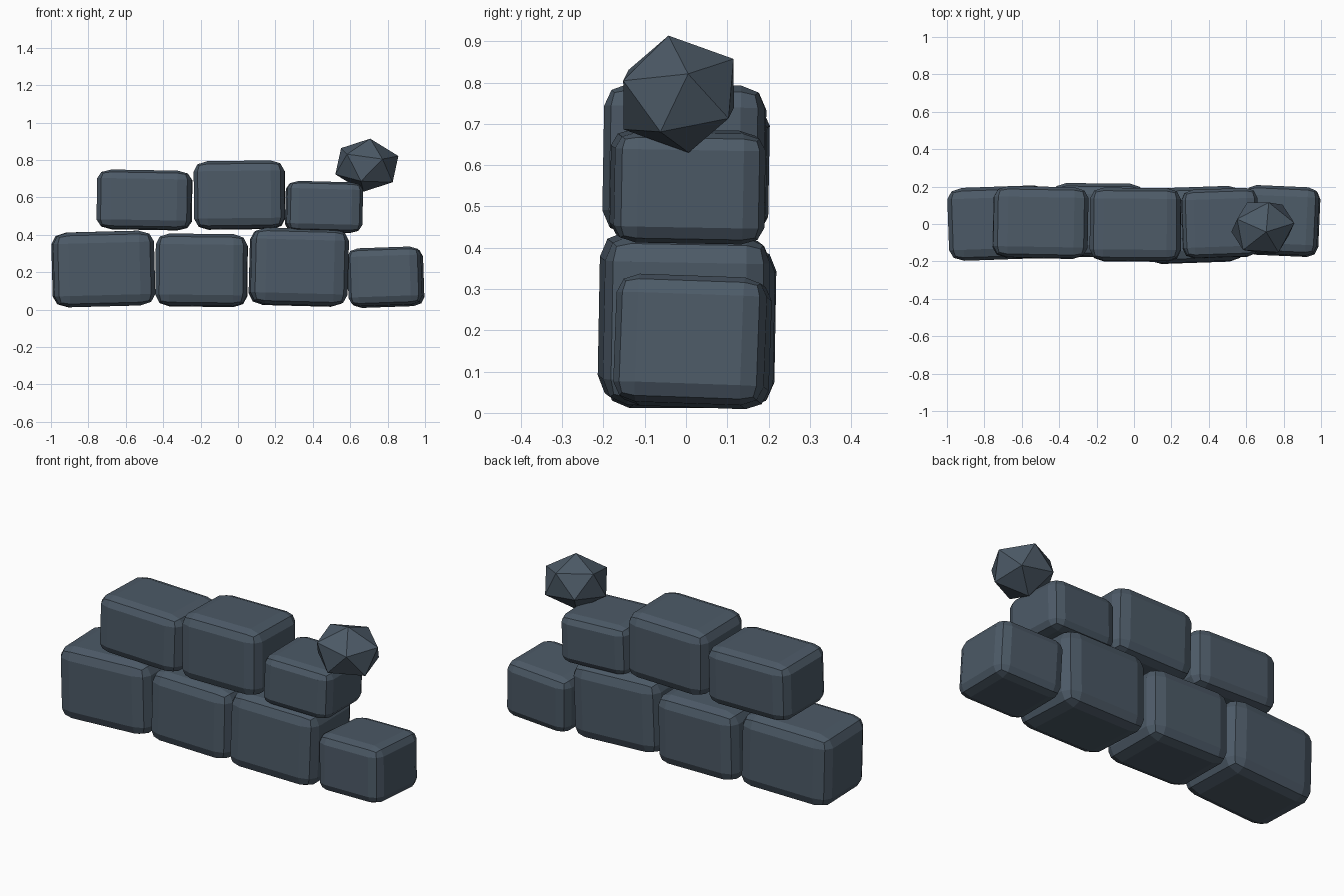
import bpy, bmesh
from math import radians
from mathutils import Matrix, Vector, Euler

if "Cube" in bpy.data.objects:
    bpy.data.objects.remove(bpy.data.objects["Cube"], do_unlink=True)

slate = bpy.data.materials.new("slate_stone")
slate.use_nodes = True
colour = (0.073, 0.102, 0.135, 1)
slate.diffuse_color = colour
bsdf = next(n for n in slate.node_tree.nodes if n.type == 'BSDF_PRINCIPLED')
bsdf.inputs["Base Color"].default_value = colour
bsdf.inputs["Roughness"].default_value = 0.9


def place(bm, name, loc, size, rot):
    """Turn a unit shape into a scaled, tilted object."""
    mesh = bpy.data.meshes.new(name)
    bm.to_mesh(mesh)
    bm.free()
    mesh.materials.append(slate)
    obj = bpy.data.objects.new(name, mesh)
    obj.location, obj.scale = loc, size
    obj.rotation_euler = [radians(a) for a in rot]
    bpy.context.collection.objects.link(obj)


def block(name, loc, size, rot):
    """Rounded stone: a bevelled unit cube, stretched to size."""
    bm = bmesh.new()
    bmesh.ops.create_cube(bm, size=1)
    bmesh.ops.bevel(bm, geom=bm.edges[:], offset=0.15, segments=2,
                    profile=0.5, affect='EDGES', clamp_overlap=True)
    place(bm, name, loc, size, rot)


# Lower course; front-view tilt is a turn about -y
block("lower_block_right_end", (-0.72, 0.005, 0.217), (0.54, 0.39, 0.4), (0, -1.5, 2))
block("lower_block_right", (-0.195, 0.02, 0.21), (0.49, 0.39, 0.385), (-1, 0.7, -0.5))
block("lower_block_left", (0.325, -0.005, 0.227), (0.52, 0.4, 0.41), (-1, 1.5, 2))
block("lower_block_left_end", (0.79, 0.016, 0.173), (0.395, 0.365, 0.31), (-2, -2, -2.5))

# Upper course
block("upper_block_right", (-0.5, 0.008, 0.586), (0.505, 0.38, 0.315), (-1, 1, -1))
block("upper_block_middle", (0.008, -0.004, 0.612), (0.485, 0.39, 0.362), (-1, -0.7, -0.5))
block("upper_block_left", (0.46, 0.004, 0.548), (0.405, 0.365, 0.268), (-1, 1.5, 2))

# Loose faceted rock resting on top
rock = bmesh.new()
bmesh.ops.create_icosphere(rock, subdivisions=1, radius=1)
place(rock, "loose_rock", (0.689, -0.018, 0.772), (0.184, 0.163, 0.145), (11, 5, 12))
